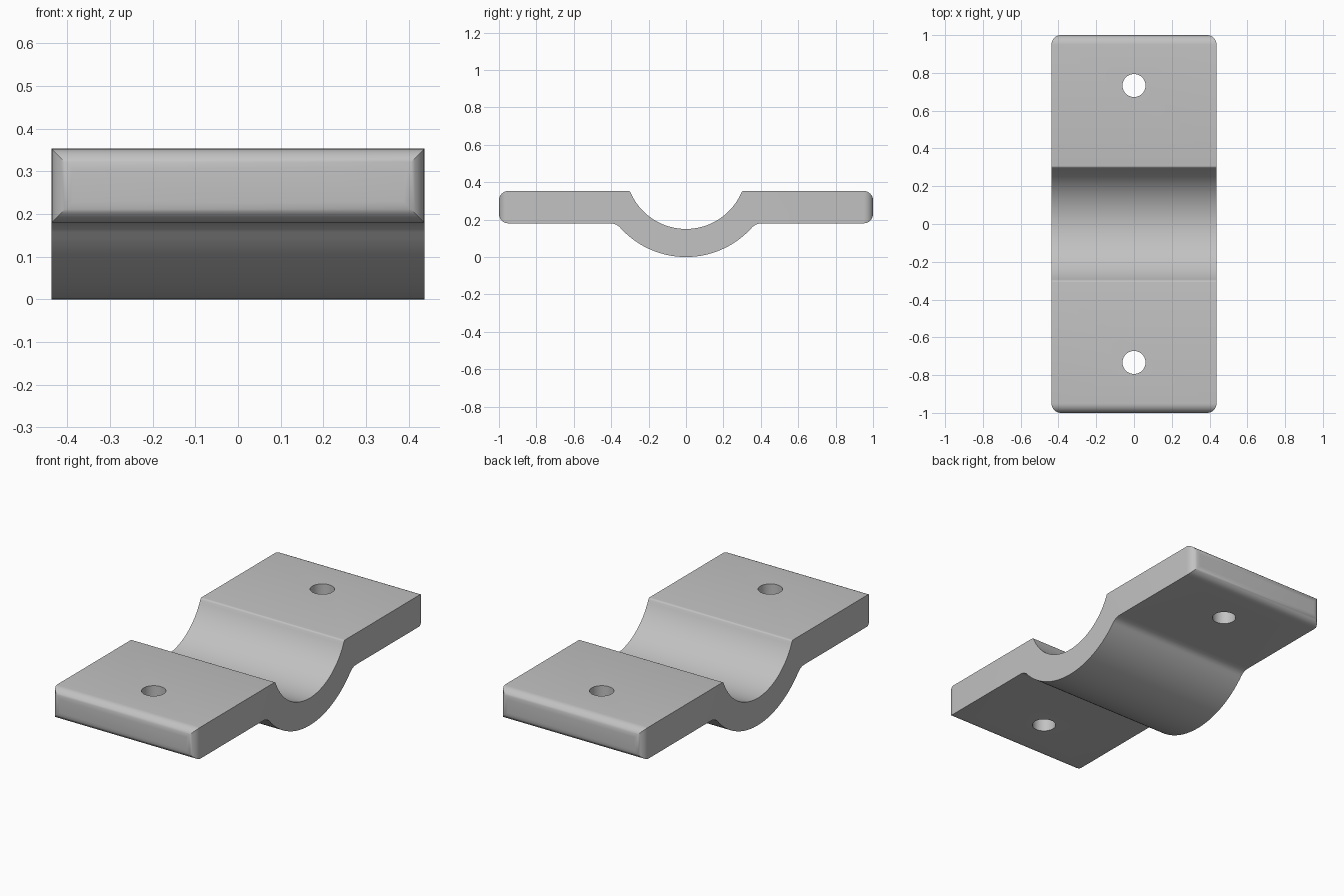
import bpy, bmesh
from math import pi, sqrt, atan2, cos, sin

cube = bpy.data.objects.get("Cube")
if cube:
    bpy.data.objects.remove(cube, do_unlink=True)

HALF_W, TOP, UNDER = 0.437, 0.353, 0.18    # half width, flange top and underside
CZ, R_IN, R_OUT = 0.473, 0.323, 0.473      # saddle axis height and radii
ROUND = 0.05                               # end rounding


def arc(cx, cy, r, a0, a1, n):
    return [(cx + r * cos(a0 + (a1 - a0) * i / n),
             cy + r * sin(a0 + (a1 - a0) * i / n)) for i in range(n + 1)]


def blend(radius, r, level):
    """Centre and contact angle of a fillet between the saddle arc and a flat."""
    z = level - r
    y = sqrt((radius + r) ** 2 - (CZ - z) ** 2)
    return y, z, atan2(z - CZ, y)


def prism(name, points, to_3d, depth):
    bm = bmesh.new()
    face = bm.faces.new([bm.verts.new(to_3d(*p)) for p in points])
    new = bmesh.ops.extrude_face_region(bm, geom=[face])["geom"]
    bmesh.ops.translate(bm, vec=depth, verts=[g for g in new if isinstance(g, bmesh.types.BMVert)])
    bmesh.ops.recalc_face_normals(bm, faces=bm.faces)
    mesh = bpy.data.meshes.new(name)
    bm.to_mesh(mesh)
    bm.free()
    obj = bpy.data.objects.new(name, mesh)
    bpy.context.collection.objects.link(obj)
    return obj


def cut(target, cutter, operation):
    cutter.hide_render = True
    mod = target.modifiers.new(cutter.name, "BOOLEAN")
    mod.operation, mod.solver, mod.object = operation, "EXACT", cutter
    bpy.context.view_layer.objects.active = target
    bpy.ops.object.modifier_apply(modifier=mod.name)
    bpy.data.objects.remove(cutter, do_unlink=True)


# Side profile: saddle underside, flange with rounded end, groove
fy, fz, fa = blend(R_OUT, 0.07, UNDER)
gy, gz, ga = blend(R_IN, 0.012, TOP)
half = arc(0, CZ, R_OUT, -pi / 2, fa, 20)
half += arc(fy, fz, 0.07, fa + pi, pi / 2, 8)[1:]
half += arc(1 - ROUND, UNDER + ROUND, ROUND, -pi / 2, 0, 8)
half += arc(1 - ROUND, TOP - ROUND, ROUND, 0, pi / 2, 8)
half += arc(gy, gz, 0.012, pi / 2, ga + pi, 4)
half += arc(0, CZ, R_IN, ga, -pi / 2, 24)[1:]
profile = half + [(-y, z) for y, z in half[-2:0:-1]]
clamp = prism("saddle_clamp", profile, lambda y, z: (-HALF_W - 0.05, y, z),
              (2 * HALF_W + 0.1, 0, 0))

# Plan outline trims the sides and rounds the upright corners
outline = []
for i, (sx, sy) in enumerate([(1, 1), (-1, 1), (-1, -1), (1, -1)]):
    outline += arc(sx * (HALF_W - ROUND), sy * (1 - ROUND), ROUND,
                   i * pi / 2, (i + 1) * pi / 2, 8)
cut(clamp, prism("plan_outline", outline, lambda x, y: (x, y, -0.1), (0, 0, 0.6)), "INTERSECT")

# Bolt holes
for side in (-1, 1):
    circle = arc(0, side * 0.733, 0.061, 0, 2 * pi, 40)[:-1]
    cut(clamp, prism("bolt_hole", circle, lambda x, y: (x, y, 0), (0, 0, 0.5)), "DIFFERENCE")

# Grey metal
metal = bpy.data.materials.new("grey_metal")
metal.use_nodes = True
colour = (0.54, 0.54, 0.54, 1)
metal.diffuse_color = colour
metal.node_tree.nodes["Principled BSDF"].inputs["Base Color"].default_value = colour
clamp.data.materials.clear()
clamp.data.materials.append(metal)
for poly in clamp.data.polygons:
    poly.material_index = 0

bpy.ops.object.select_all(action="DESELECT")
clamp.select_set(True)
bpy.context.view_layer.objects.active = clamp
bpy.ops.object.shade_smooth_by_angle(angle=pi / 6)
